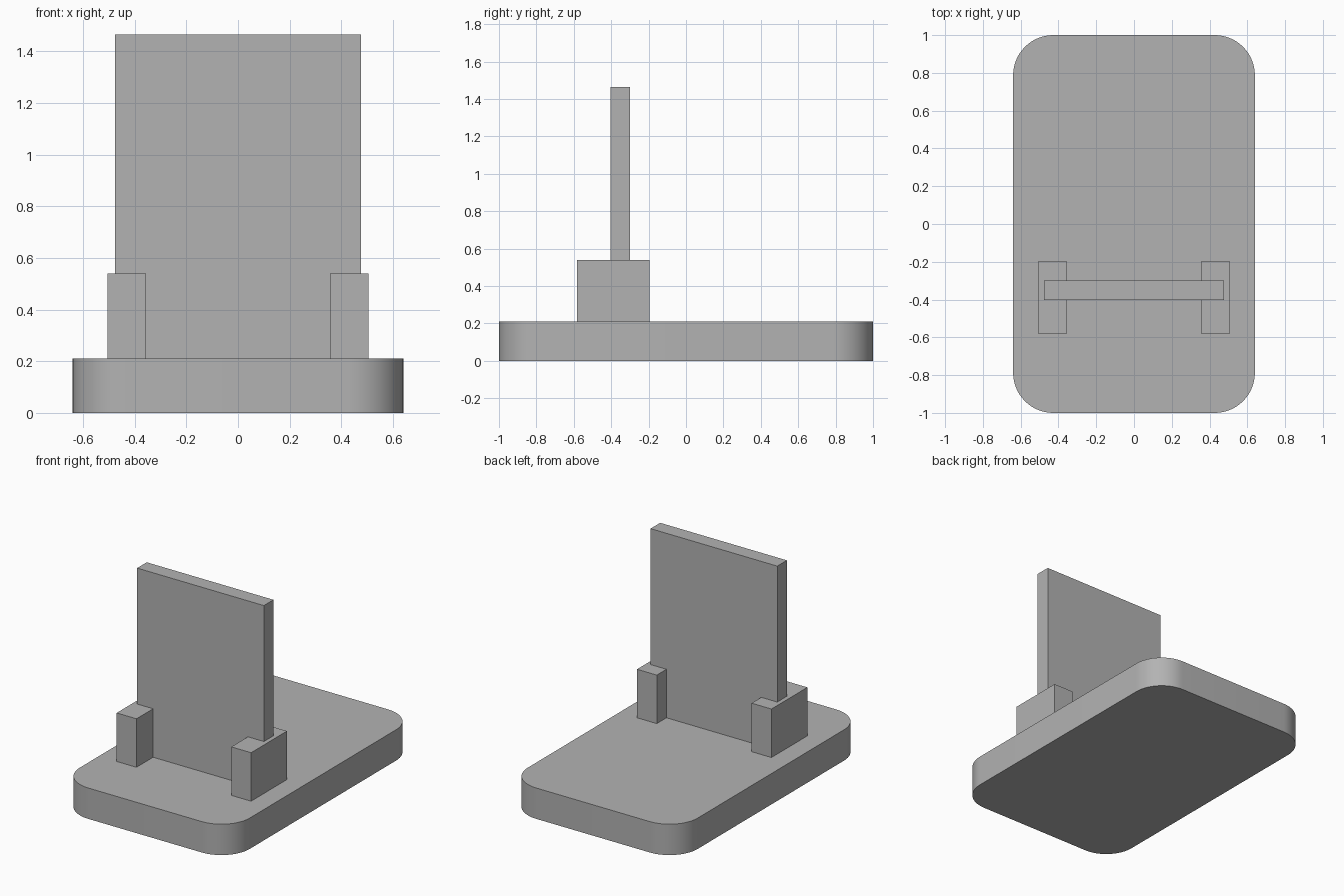
import bpy
import bmesh
from math import cos, sin, radians

default = bpy.data.objects.get("Cube")
if default:
    bpy.data.objects.remove(default, do_unlink=True)

grey = bpy.data.materials.new("plain grey")
grey.use_nodes = True
GREY = (0.45, 0.45, 0.45, 1)
grey.diffuse_color = GREY
grey.node_tree.nodes["Principled BSDF"].inputs["Base Color"].default_value = GREY


def extrude_outline(name, outline, z0, z1):
    """Raise a flat outline into a solid between two heights."""
    bm = bmesh.new()
    face = bm.faces.new([bm.verts.new((x, y, z0)) for x, y in outline])
    side = bmesh.ops.extrude_face_region(bm, geom=[face])
    top = [v for v in side["geom"] if isinstance(v, bmesh.types.BMVert)]
    bmesh.ops.translate(bm, verts=top, vec=(0, 0, z1 - z0))
    bmesh.ops.recalc_face_normals(bm, faces=bm.faces)
    mesh = bpy.data.meshes.new(name)
    bm.to_mesh(mesh)
    bm.free()
    mesh.materials.append(grey)
    obj = bpy.data.objects.new(name, mesh)
    bpy.context.collection.objects.link(obj)
    return obj


def box(name, x0, x1, y0, y1, z0, z1):
    return extrude_outline(name, [(x0, y0), (x1, y0), (x1, y1), (x0, y1)], z0, z1)


def rounded_rectangle(half_x, half_y, radius, steps=16):
    points = []
    for start, sx, sy in ((0, 1, 1), (90, -1, 1), (180, -1, -1), (270, 1, -1)):
        for i in range(steps + 1):
            a = radians(start + 90 * i / steps)
            points.append((sx * (half_x - radius) + radius * cos(a),
                           sy * (half_y - radius) + radius * sin(a)))
    return points


BASE_TOP = 0.21

# Base slab with rounded corners
base = extrude_outline("base", rounded_rectangle(0.64, 1.0, 0.213), 0, BASE_TOP)
bpy.ops.object.select_all(action="DESELECT")
base.select_set(True)
bpy.context.view_layer.objects.active = base
bpy.ops.object.shade_smooth_by_angle(angle=radians(30))

# Upright panel
box("panel", -0.477, 0.477, -0.403, -0.3, BASE_TOP, 1.465)

# Holder blocks gripping the panel's lower corners
box("left_holder", 0.357, 0.506, -0.582, -0.196, BASE_TOP, 0.54)
box("right_holder", -0.506, -0.357, -0.582, -0.196, BASE_TOP, 0.54)
